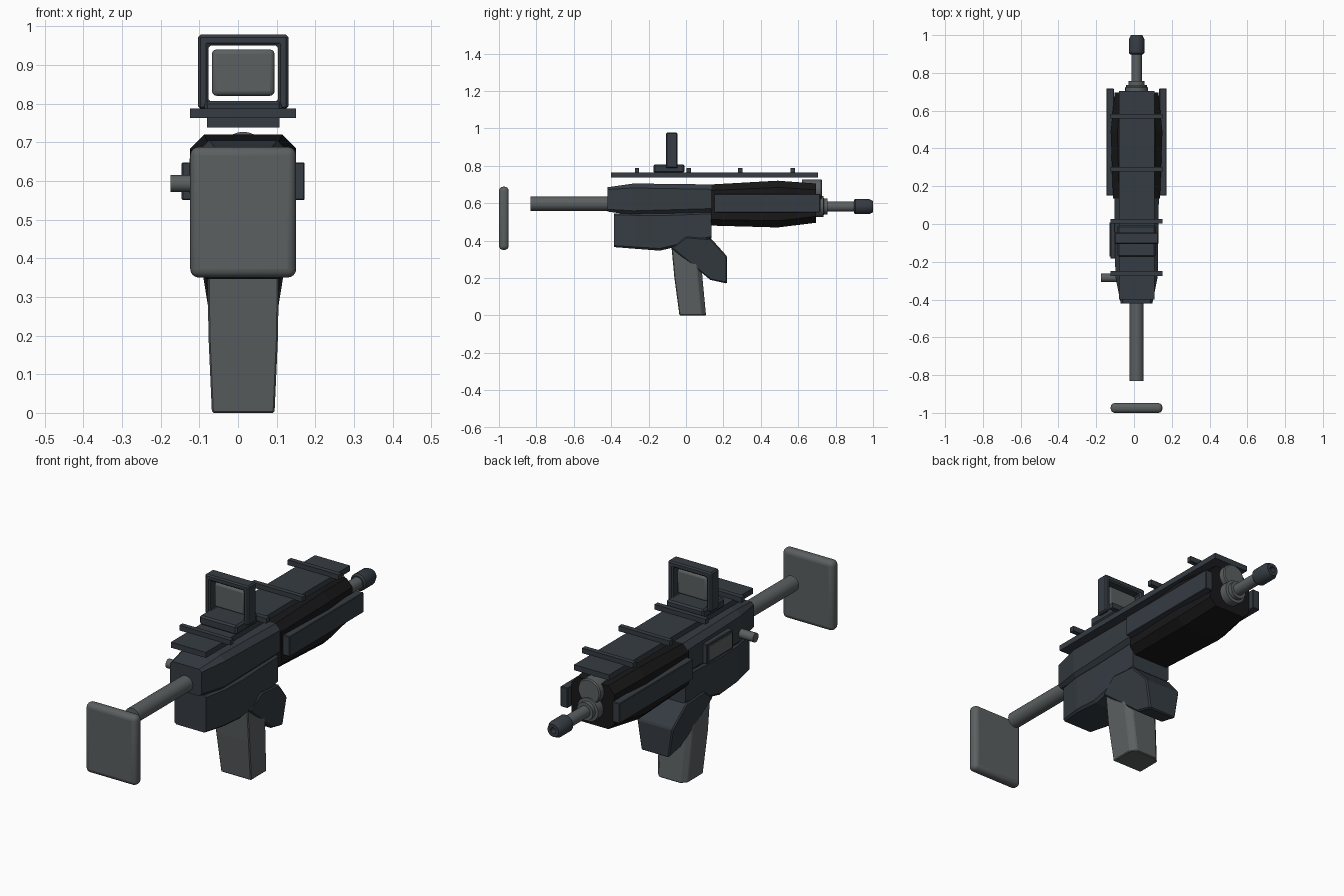
import bpy, bmesh, math
from mathutils import Matrix, Vector

if "Cube" in bpy.data.objects:
    bpy.data.objects.remove(bpy.data.objects["Cube"])

CX = 0.0135  # centre line of the body


def material(name, rgb):
    m = bpy.data.materials.new(name)
    m.diffuse_color = (*rgb, 1)
    m.use_nodes = True
    m.node_tree.nodes["Principled BSDF"].inputs["Base Color"].default_value = m.diffuse_color
    return m


SLATE = material("dark slate", (0.036, 0.045, 0.055))
GREY = material("grey metal", (0.105, 0.116, 0.118))
BLACK = material("black polymer", (0.009, 0.009, 0.010))


def finish(name, bm, mat, bevel=0.0, segments=1, smooth=False):
    bmesh.ops.recalc_face_normals(bm, faces=bm.faces)
    me = bpy.data.meshes.new(name)
    bm.to_mesh(me)
    bm.free()
    me.materials.append(mat)
    ob = bpy.data.objects.new(name, me)
    bpy.context.collection.objects.link(ob)
    if bevel:
        mod = ob.modifiers.new("bevel", 'BEVEL')
        mod.width, mod.segments = bevel, segments
        mod.limit_method, mod.angle_limit = 'ANGLE', math.radians(40)
    if smooth:
        bpy.ops.object.select_all(action='DESELECT')
        ob.select_set(True)
        bpy.context.view_layer.objects.active = ob
        bpy.ops.object.shade_smooth_by_angle(angle=math.radians(35))
    return ob


def box(name, x, y, z, mat, bevel=0.0, segments=1, smooth=False):
    """Box from (min, max) ranges."""
    bm = bmesh.new()
    bmesh.ops.create_cube(bm, size=1)
    for v in bm.verts:
        v.co = Vector([(a + b) / 2 + c * (b - a) for (a, b), c in zip((x, y, z), v.co)])
    return finish(name, bm, mat, bevel, segments, smooth)


def loft(name, rings, mat, bevel=0.0):
    """Skin a list of equal-length rings and cap both ends."""
    bm = bmesh.new()
    loops = [[bm.verts.new(p) for p in ring] for ring in rings]
    n = len(loops[0])
    for a, b in zip(loops, loops[1:]):
        for i in range(n):
            j = (i + 1) % n
            bm.faces.new((a[i], a[j], b[j], b[i]))
    bm.faces.new(loops[0])
    bm.faces.new(loops[-1])
    return finish(name, bm, mat, bevel)


def octagon(y, z0, z1, hw, c):
    """Chamfered rectangular section across the body."""
    half = [(hw - c, z0), (hw, z0 + c), (hw, z1 - c), (hw - c, z1)]
    pts = half + [(-x, z) for x, z in reversed(half)]
    return [(CX + x, y, z) for x, z in pts]


def lathe(name, profile, z, mat, sides=24):
    """Revolve (y, radius) points around a lengthwise axis at height z."""
    bm = bmesh.new()
    loops = []
    for y, r in profile:
        loops.append([bm.verts.new((CX + r * math.cos(t), y, z + r * math.sin(t)))
                      for t in (2 * math.pi * i / sides for i in range(sides))])
    for a, b in zip(loops, loops[1:]):
        for i in range(sides):
            j = (i + 1) % sides
            bm.faces.new((a[i], a[j], b[j], b[i]))
    bm.faces.new(loops[0])
    bm.faces.new(loops[-1])
    return finish(name, bm, mat, smooth=True)


# Stock
box("butt_plate", (CX - .137, CX + .137), (-1.0, -.948), (.35, .688), GREY, .022, 4, True)
lathe("stock_tube", [(-.832, .038), (-.40, .038)], .597, GREY)

# Receiver halves
loft("upper_receiver", [octagon(-.42, .555, .685, .084, .012),
                        octagon(-.28, .535, .705, .112, .024),
                        octagon(.135, .545, .70, .118, .026)], SLATE)
loft("lower_receiver", [octagon(-.385, .365, .545, .084, .008),
                        octagon(-.27, .356, .545, .104, .010),
                        octagon(-.14, .346, .545, .106, .012),
                        octagon(.135, .41, .555, .106, .012)], SLATE)

# Magazine well: side profile, narrowing downwards
well = [(-.08, .36), (.0, .42), (.135, .41), (.22, .315), (.22, .17), (.13, .19)]
loft("magazine_well",
     [[(CX + s * (.074 + .085 * (z - .17) * 1.9), y, z) for y, z in well] for s in (-1, 1)],
     SLATE, .006)

# Magazine, lofted upwards with cut front corners
mag = []
for z, y0, y1, hw in [(0, -.035, .107, .081), (.2, -.062, .088, .090), (.37, -.078, .075, .092)]:
    mag.append([(CX - hw, y0, z), (CX + hw, y0, z), (CX + hw, y1 - .025, z),
                (CX + hw - .025, y1, z), (CX - hw + .025, y1, z), (CX - hw, y1 - .025, z)])
loft("magazine", mag, GREY, .004)

# Handguard and its side rails
loft("handguard", [octagon(.135, .48, .70, .124, .032),
                   octagon(.49, .47, .72, .137, .036),
                   octagon(.695, .495, .705, .116, .034)], BLACK)
for side, s in (("right", 1), ("left", -1)):
    xs = sorted((CX + s * .120, CX + s * .159))
    box("side_rail_" + side, xs, (.15, .718), (.55, .648), SLATE, .003)

# Top rail with cross bars
box("top_rail", (CX - .094, CX + .094), (-.40, .705), (.738, .765), SLATE)
for i, y in enumerate((-.262, .015, .29, .57)):
    box(f"rail_bar_{i + 1}", (CX - .137, CX + .137), (y - .012, y + .012), (.762, .787), SLATE)

# Sight: base, open frame and floating lens
box("sight_base", (CX - .10, CX + .10), (-.175, -.008), (.762, .807), SLATE, .008)
bm = bmesh.new()
rings = []
for y, grow in ((-.107, 0), (-.107, 1), (-.045, 1), (-.045, 0)):
    hw, z0, z1 = (.117, .787, .978) if grow else (.090, .805, .950)
    rings.append([bm.verts.new((CX + sx * hw, y, z))
                  for sx, z in ((-1, z0), (1, z0), (1, z1), (-1, z1))])
for k in range(4):
    a, b = rings[k], rings[(k + 1) % 4]
    for i in range(4):
        j = (i + 1) % 4
        bm.faces.new((a[i], a[j], b[j], b[i]))
finish("sight_frame", bm, SLATE, .006)
box("sight_lens", (CX - .081, CX + .081), (-.089, -.063), (.820, .940), GREY, .012, 3, True)

# Barrel group
lathe("gas_tube", [(.62, .06), (.722, .06), (.727, .055)], .667, GREY)
lathe("barrel_collar", [(.66, .056), (.735, .056), (.737, .043), (.757, .043)], .582, GREY)
lathe("barrel", [(.70, .028), (.91, .028)], .582, GREY)
lathe("muzzle", [(.897, .034), (.905, .041), (.978, .041), (1.0, .030),
                 (1.0, .014), (.95, .014)], .582, SLATE)

# Left side: ejection cover with rim, and charging knob
box("ejection_rim", (CX - .139, CX - .105), (-.183, .018), (.565, .660), SLATE, .003)
box("ejection_cover", (CX - .143, CX - .135), (-.172, .007), (.577, .648), GREY)
bm = bmesh.new()
bmesh.ops.create_cone(bm, cap_ends=True, segments=20, radius1=.022, radius2=.022, depth=.085,
                      matrix=Matrix.Translation((-.1325, -.285, .593)) @ Matrix.Rotation(math.pi / 2, 4, 'Y'))
finish("charging_knob", bm, GREY, smooth=True)
